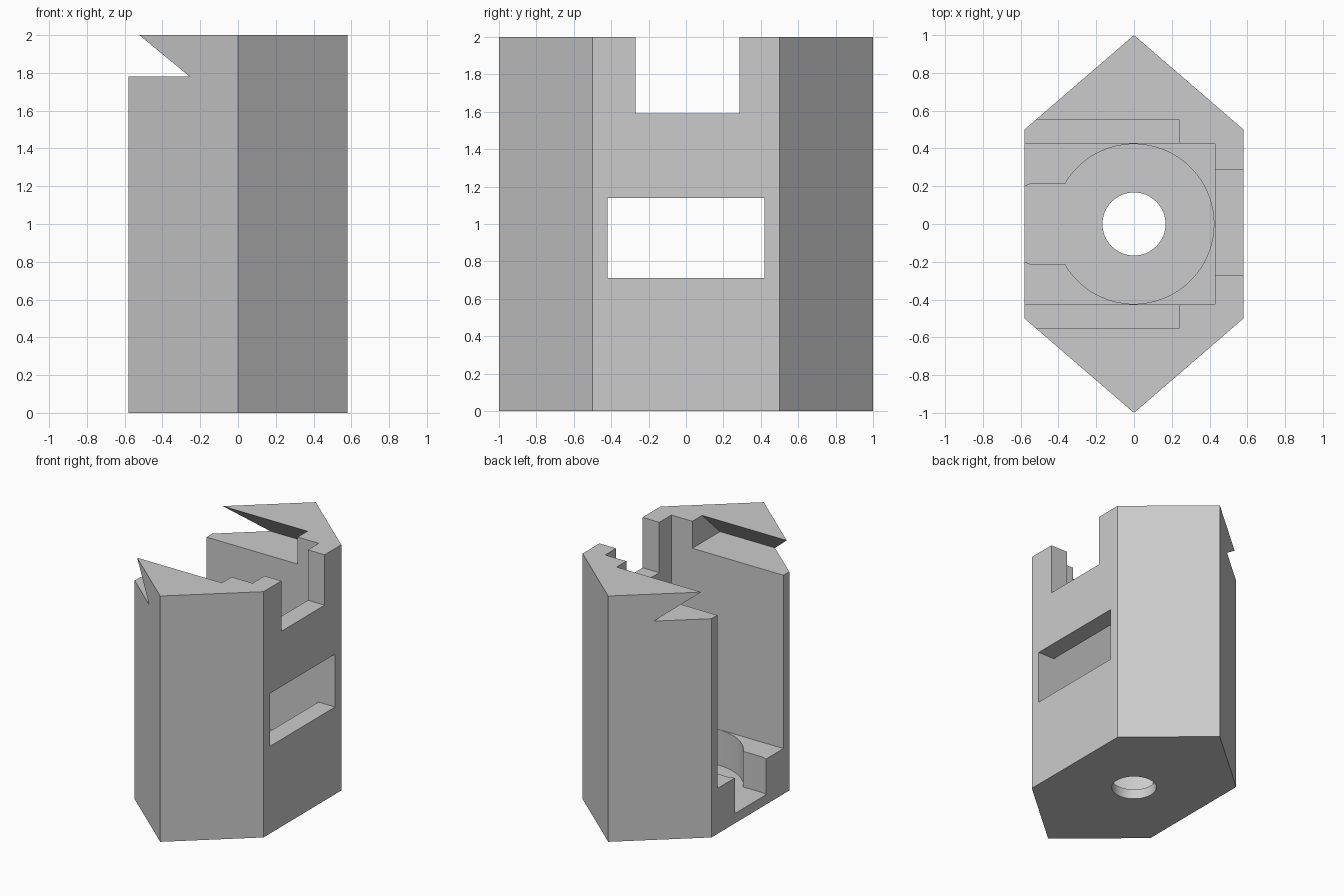
import bpy
import bmesh
from math import asin, cos, pi, sin

cube = bpy.data.objects.get("Cube")
if cube:
    bpy.data.objects.remove(cube, do_unlink=True)

grey = bpy.data.materials.new("plain grey")
grey.use_nodes = True
grey.diffuse_color = (0.6, 0.6, 0.6, 1)
grey.node_tree.nodes["Principled BSDF"].inputs["Base Color"].default_value = (0.6, 0.6, 0.6, 1)


def prism(name, profile, lo, hi, axis="z"):
    """Extrude a profile: (x, y) along z, or (y, z) along x."""
    bm = bmesh.new()
    place = (lambda a, b: (a, b, lo)) if axis == "z" else (lambda a, b: (lo, a, b))
    face = bm.faces.new([bm.verts.new(place(a, b)) for a, b in profile])
    grown = bmesh.ops.extrude_face_region(bm, geom=[face])["geom"]
    shift = (0, 0, hi - lo) if axis == "z" else (hi - lo, 0, 0)
    bmesh.ops.translate(bm, vec=shift, verts=[v for v in grown if isinstance(v, bmesh.types.BMVert)])
    bmesh.ops.recalc_face_normals(bm, faces=bm.faces)
    mesh = bpy.data.meshes.new(name)
    bm.to_mesh(mesh)
    bm.free()
    mesh.materials.append(grey)
    obj = bpy.data.objects.new(name, mesh)
    bpy.context.collection.objects.link(obj)
    return obj


def rect(a0, a1, b0, b1):
    return [(a0, b0), (a1, b0), (a1, b1), (a0, b1)]


def arc(radius, start, end, steps):
    return [(radius * cos(start + (end - start) * i / steps),
             radius * sin(start + (end - start) * i / steps)) for i in range(steps + 1)]


# Pointed six-sided body
body = prism("hexagonal_housing",
             [(0, -1), (0.58, -0.5), (0.58, 0.5), (0, 1), (-0.58, 0.5), (-0.58, -0.5)], 0, 2)

# Round seat joined to an entry channel, as one keyhole outline
bore, half = 0.423, 0.215
sweep = pi - asin(half / bore)
keyhole = arc(bore, -sweep, sweep, 64) + [
    (-0.54, half), (-0.58, 0.2), (-0.7, 0.2), (-0.7, -0.2), (-0.58, -0.2), (-0.54, -half)]

# Lid groove, wider at the bottom than at the top
slope = (0.78 - 0.55) / 0.22
top = 0.55 - slope * 0.1
groove = [(-0.78, 1.78), (0.78, 1.78), (top, 2.1), (-top, 2.1)]

cutters = [
    prism("main_cavity_cutter", rect(-0.425, 0.425, 0.37, 2.2), -0.8, 0.43, "x"),
    prism("lid_groove_cutter", groove, -0.75, 0.24, "x"),
    prism("seat_cutter", keyhole, 0.08, 0.6),
    prism("floor_hole_cutter", arc(0.167, 0, 2 * pi * 47 / 48, 47), -0.1, 0.3),
    prism("window_cutter", rect(-0.42, 0.42, 0.71, 1.14), 0.2, 0.8, "x"),
    prism("top_slot_cutter", rect(-0.27, 0.285, 1.59, 2.3), 0.2, 0.85, "x"),
]

bpy.ops.object.select_all(action="DESELECT")
bpy.context.view_layer.objects.active = body
body.select_set(True)
for cutter in cutters:
    cutter.hide_render = True
    cut = body.modifiers.new(cutter.name, "BOOLEAN")
    cut.operation = "DIFFERENCE"
    cut.solver = "EXACT"
    cut.object = cutter
    bpy.ops.object.modifier_apply(modifier=cut.name)
    bpy.data.objects.remove(cutter, do_unlink=True)

bpy.ops.object.shade_smooth_by_angle()
